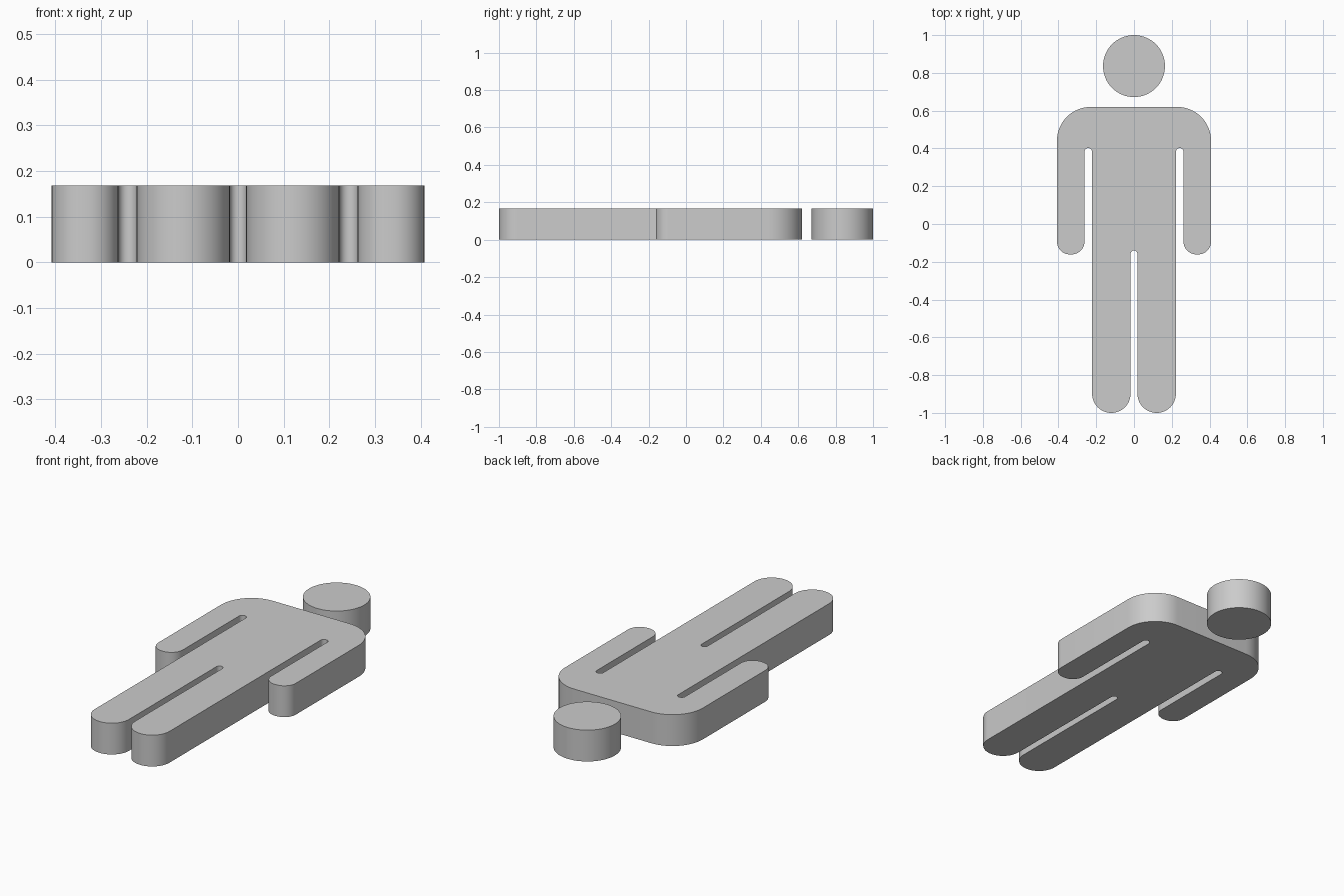
import bpy, bmesh
from math import sin, cos, radians

if "Cube" in bpy.data.objects:
    bpy.data.objects.remove(bpy.data.objects["Cube"])

HEIGHT = 0.168


def arc(cx, cy, rx, ry, start, end, steps=12):
    """Points on an elliptical arc, angles in degrees."""
    angles = [radians(start + (end - start) * i / steps) for i in range(steps + 1)]
    return [(cx + rx * cos(a), cy + ry * sin(a)) for a in angles]


def slab(name, outline):
    """Extrude a closed outline up from the ground."""
    bm = bmesh.new()
    base = bm.faces.new([bm.verts.new((x, y, 0)) for x, y in outline])
    top = bmesh.ops.extrude_face_region(bm, geom=[base], use_keep_orig=True)["geom"]
    bmesh.ops.translate(bm, vec=(0, 0, HEIGHT),
                        verts=[g for g in top if isinstance(g, bmesh.types.BMVert)])
    bmesh.ops.recalc_face_normals(bm, faces=bm.faces)
    mesh = bpy.data.meshes.new(name)
    bm.to_mesh(mesh)
    bm.free()
    obj = bpy.data.objects.new(name, mesh)
    bpy.context.collection.objects.link(obj)
    bpy.ops.object.select_all(action='DESELECT')
    bpy.context.view_layer.objects.active = obj
    obj.select_set(True)
    bpy.ops.object.shade_smooth_by_angle(angle=radians(35))
    return obj


# Right half of the body, clockwise from the shoulder to the crotch
half = (
    arc(0.228, 0.44, 0.18, 0.18, 90, 0, 16)            # shoulder
    + arc(0.34, -0.093, 0.068, 0.068, 0, -90, 10)      # outer hand corner
    + arc(0.33, -0.093, 0.068, 0.068, -90, -180, 10)   # inner hand corner
    + arc(0.242, 0.382, 0.02, 0.02, 0, 180, 10)        # armpit slot
    + arc(0.12, -0.898, 0.102, 0.102, 0, -180, 24)     # foot
    + arc(0.0, -0.158, 0.018, 0.018, 0, 85, 6)         # half of the leg slot
)
mirrored = [(-x, y) for x, y in reversed(half)]
slab("body", half + mirrored)

# Head disc
slab("head", arc(0, 0.836, 0.164, 0.164, 0, 360, 64)[:-1])
